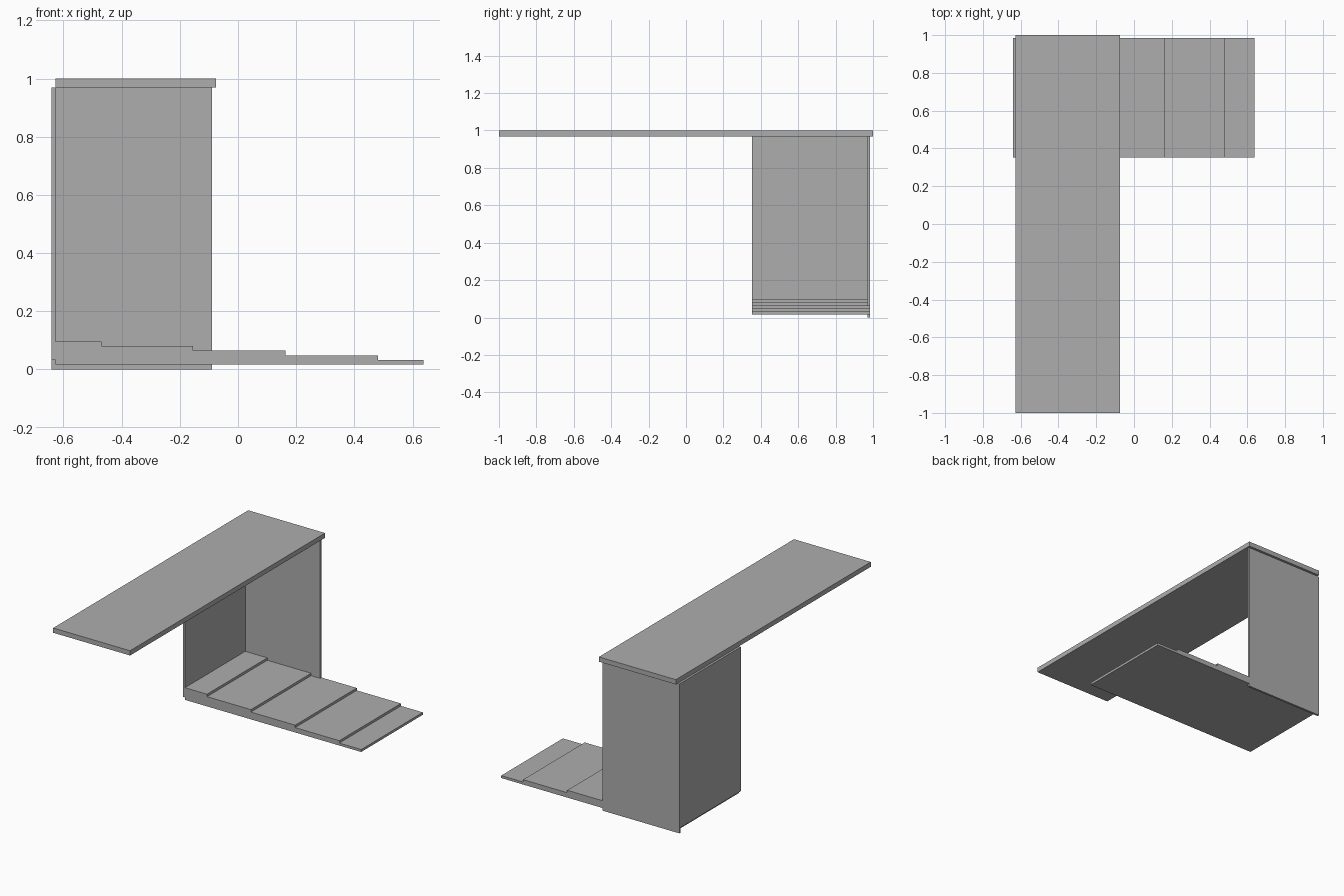
import bpy, bmesh

if "Cube" in bpy.data.objects:
    bpy.data.objects.remove(bpy.data.objects["Cube"])

grey = bpy.data.materials.new("plain grey")
grey.diffuse_color = (0.42, 0.42, 0.42, 1)
grey.use_nodes = True
grey.node_tree.nodes["Principled BSDF"].inputs["Base Color"].default_value = grey.diffuse_color


def prism(name, profile, y0, y1):
    """Extrude an x-z outline from y0 to y1."""
    bm = bmesh.new()
    face = bm.faces.new([bm.verts.new((x, y0, z)) for x, z in profile])
    ext = bmesh.ops.extrude_face_region(bm, geom=[face])
    moved = [v for v in ext["geom"] if isinstance(v, bmesh.types.BMVert)]
    bmesh.ops.translate(bm, verts=moved, vec=(0, y1 - y0, 0))
    bmesh.ops.recalc_face_normals(bm, faces=bm.faces)
    mesh = bpy.data.meshes.new(name)
    bm.to_mesh(mesh)
    bm.free()
    mesh.materials.append(grey)
    obj = bpy.data.objects.new(name, mesh)
    bpy.context.collection.objects.link(obj)
    return obj


def box(name, x0, x1, y0, y1, z0, z1):
    return prism(name, [(x0, z0), (x1, z0), (x1, z1), (x0, z1)], y0, y1)


# Long overhanging roof slab
box("roof", -0.627, -0.075, -1, 1, 0.969, 1)

# Thin back and side walls
box("back_wall", -0.641, -0.089, 0.97, 0.984, 0, 0.969)
box("side_wall", -0.641, -0.627, 0.352, 0.97, 0.033, 0.969)

# Stepped floor, dropping one level at each tread end
base, rise, left = 0.017, 0.0158, -0.627
profile = [(left, base), (0.638, base)]
ends = [0.638, 0.481, 0.164, -0.154, -0.469, left]
for i in range(5):
    z = base + rise * (i + 1)
    profile += [(ends[i], z), (ends[i + 1], z)]
prism("stepped_floor", profile, 0.352, 0.984)
